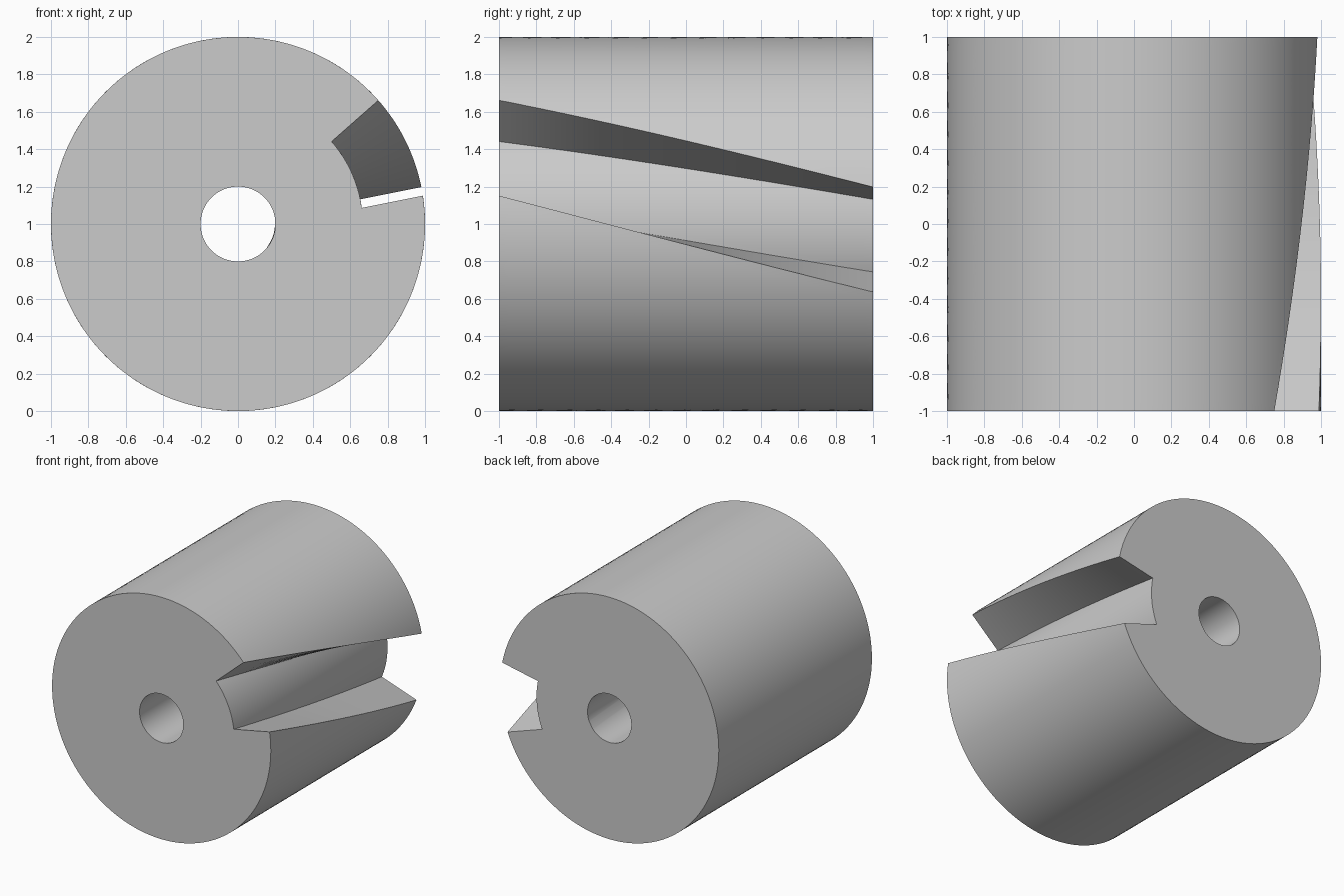
import bpy
import bmesh
from math import cos, sin, radians

cube = bpy.data.objects.get("Cube")
if cube:
    bpy.data.objects.remove(cube, do_unlink=True)

OUTER, FLOOR, BORE = 1.0, 0.667, 0.2
TOP, LIP, ROOT = 41.4, 8.7, 7.4      # slot wall angles at the front
TWIST = -30.0                        # slot turn from front to back
STEPS = 40


def arc(radius, start, end, count):
    return [(radius, start + (end - start) * i / count) for i in range(count + 1)]


# Slotted outline and the matching bore outline, same number of points
outline = arc(OUTER, LIP, TOP - 360, 140) + arc(FLOOR, TOP, ROOT, 16)
bore = arc(BORE, -10, TOP - 360, 140) + arc(BORE, TOP, ROOT, 16)


def ring(bm, points, t):
    turn = TWIST * t
    return [bm.verts.new((r * cos(radians(a + turn)), 2 * t - 1,
                          1 + r * sin(radians(a + turn)))) for r, a in points]


def bridge(bm, first, second):
    n = len(first)
    for i in range(n):
        j = (i + 1) % n
        bm.faces.new((first[i], first[j], second[j], second[i]))


# Sweep both outlines along the axis with a steady twist
bm = bmesh.new()
outer_rings = [ring(bm, outline, i / STEPS) for i in range(STEPS + 1)]
bore_rings = [ring(bm, bore, i / STEPS) for i in range(STEPS + 1)]
for rings in (outer_rings, bore_rings):
    for a, b in zip(rings, rings[1:]):
        bridge(bm, a, b)

# End faces
for end in (0, -1):
    bridge(bm, outer_rings[end], bore_rings[end])

bmesh.ops.remove_doubles(bm, verts=bm.verts, dist=0.00001)
bmesh.ops.recalc_face_normals(bm, faces=bm.faces)
mesh = bpy.data.meshes.new("slotted_cylinder")
bm.to_mesh(mesh)
bm.free()

body = bpy.data.objects.new("slotted_cylinder", mesh)
bpy.context.collection.objects.link(body)

# Plain grey
grey = bpy.data.materials.new("plain_grey")
grey.use_nodes = True
colour = (0.6, 0.6, 0.6, 1)
grey.diffuse_color = colour
grey.node_tree.nodes["Principled BSDF"].inputs["Base Color"].default_value = colour
mesh.materials.append(grey)

bpy.ops.object.select_all(action="DESELECT")
body.select_set(True)
bpy.context.view_layer.objects.active = body
bpy.ops.object.shade_smooth_by_angle(angle=radians(30))
